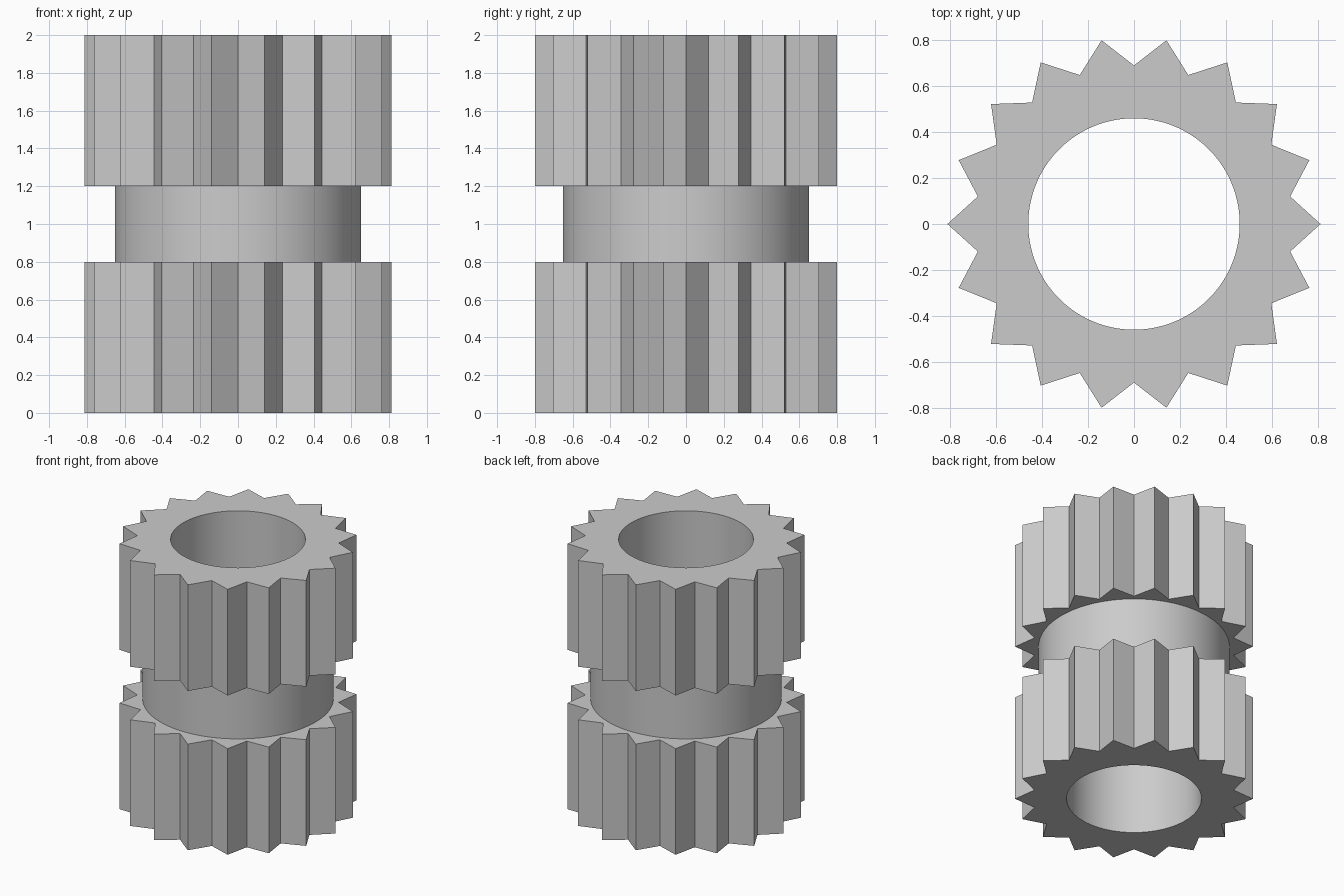
import bpy, bmesh
from math import radians, cos, sin, pi

cube = bpy.data.objects.get("Cube")
if cube:
    bpy.data.objects.remove(cube, do_unlink=True)

TEETH = 18
SPLIT = 4                     # segments along each tooth flank
TIP, ROOT, NECK, BORE = 0.812, 0.69, 0.652, 0.46

grey = bpy.data.materials.new("steel grey")
grey.use_nodes = True
grey.diffuse_color = (0.6, 0.6, 0.6, 1)
grey.node_tree.nodes["Principled BSDF"].inputs["Base Color"].default_value = grey.diffuse_color


def circle(radius):
    n = TEETH * 2 * SPLIT
    return [(radius * cos(2 * pi * i / n), radius * sin(2 * pi * i / n)) for i in range(n)]


def toothed():
    # Straight flanks between alternating tips and roots
    n = TEETH * 2
    corners = [((TIP, ROOT)[i % 2] * cos(2 * pi * i / n),
                (TIP, ROOT)[i % 2] * sin(2 * pi * i / n)) for i in range(n)]
    points = []
    for i, a in enumerate(corners):
        b = corners[(i + 1) % n]
        for k in range(SPLIT):
            t = k / SPLIT
            points.append((a[0] + (b[0] - a[0]) * t, a[1] + (b[1] - a[1]) * t))
    return points


# Closed cross-section: outside from bottom to top, then down the bore
gear, neck, bore = toothed(), circle(NECK), circle(BORE)
section = [(gear, 0), (gear, 0.8), (neck, 0.8), (neck, 1.2),
           (gear, 1.2), (gear, 2), (bore, 2), (bore, 0)]

bm = bmesh.new()
rings = [[bm.verts.new((x, y, z)) for x, y in outline] for outline, z in section]
for lower, upper in zip(rings, rings[1:] + rings[:1]):
    for i in range(len(lower)):
        j = (i + 1) % len(lower)
        bm.faces.new((lower[i], lower[j], upper[j], upper[i]))
bmesh.ops.recalc_face_normals(bm, faces=bm.faces)
mesh = bpy.data.meshes.new("double_gear")
bm.to_mesh(mesh)
bm.free()
mesh.materials.append(grey)
body = bpy.data.objects.new("double_gear", mesh)
bpy.context.collection.objects.link(body)

# Smooth bore and neck, crisp teeth
bpy.ops.object.select_all(action="DESELECT")
body.select_set(True)
bpy.context.view_layer.objects.active = body
bpy.ops.object.shade_smooth_by_angle(angle=radians(20))
